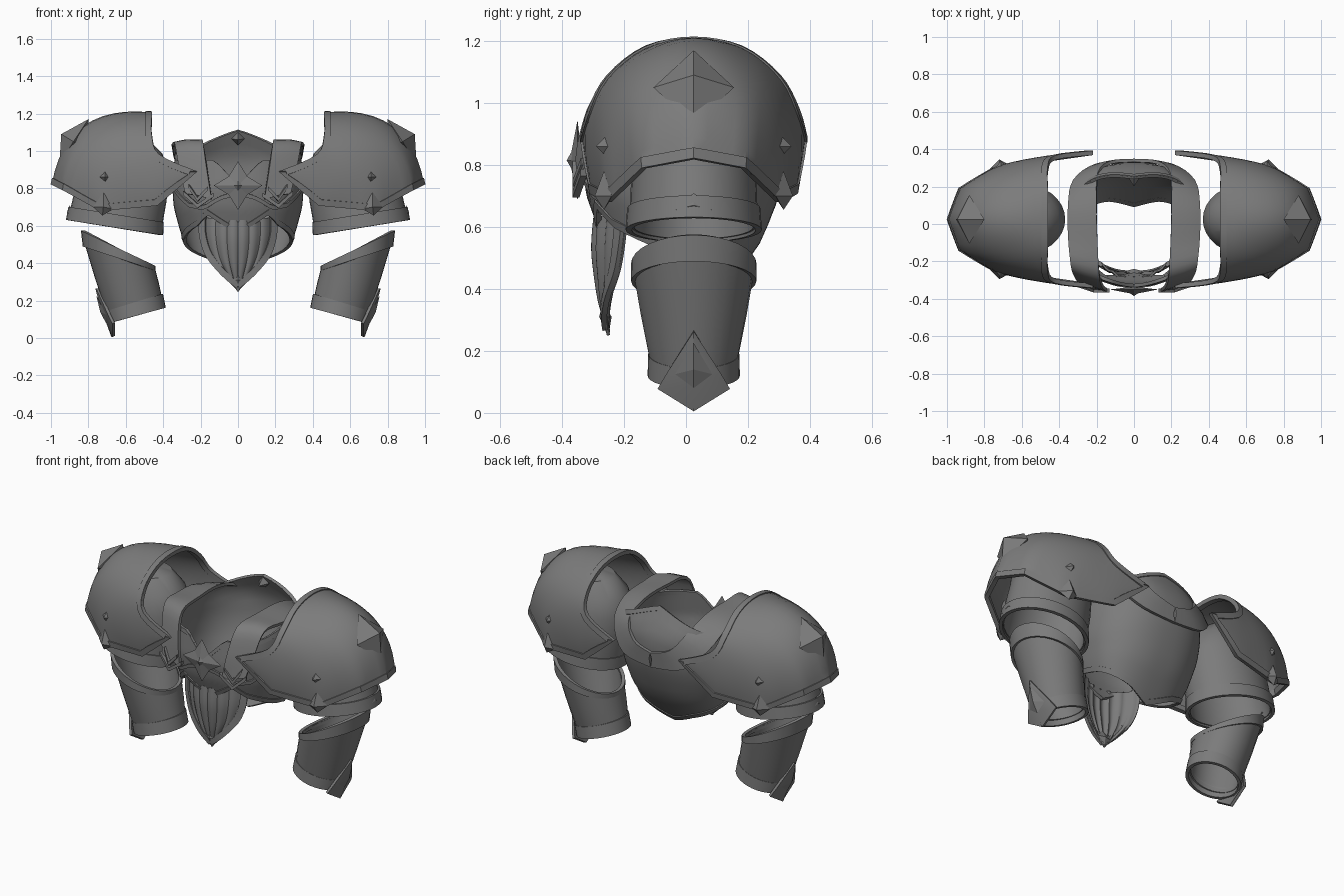
import bpy, bmesh, math
from mathutils import Vector

cube = bpy.data.objects.get("Cube")
if cube:
    bpy.data.objects.remove(cube, do_unlink=True)

steel = bpy.data.materials.new("dark steel")
steel.use_nodes = True
colour = (0.2, 0.2, 0.2, 1)
steel.diffuse_color = colour
steel.node_tree.nodes["Principled BSDF"].inputs["Base Color"].default_value = colour

MID_Y = 0.025  # front-to-back middle of the arm pieces


def finish(name, verts, faces, thick=0, mirror=False, smooth=True):
    mesh = bpy.data.meshes.new(name)
    mesh.from_pydata([tuple(v) for v in verts], [], faces)
    bm = bmesh.new()
    bm.from_mesh(mesh)
    bmesh.ops.remove_doubles(bm, verts=bm.verts, dist=0.0005)
    bmesh.ops.recalc_face_normals(bm, faces=bm.faces)
    bm.to_mesh(mesh)
    bm.free()
    mesh.materials.append(steel)
    obj = bpy.data.objects.new(name, mesh)
    bpy.context.collection.objects.link(obj)
    bpy.ops.object.select_all(action="DESELECT")
    bpy.context.view_layer.objects.active = obj
    obj.select_set(True)
    if thick:
        solid = obj.modifiers.new("thickness", "SOLIDIFY")
        solid.thickness, solid.offset = thick, 0
        bpy.ops.object.modifier_apply(modifier=solid.name)
    if smooth:
        bpy.ops.object.shade_smooth_by_angle(angle=math.radians(35))
    if mirror:
        obj.modifiers.new("other side", "MIRROR")
    return obj


def sheet(name, rows, thick=0.02, mirror=False, closed=False):
    """Skin a list of equally long rows of points."""
    n = len(rows[0])
    span = n if closed else n - 1
    faces = [(r * n + c, r * n + (c + 1) % n, (r + 1) * n + (c + 1) % n, (r + 1) * n + c)
             for r in range(len(rows) - 1) for c in range(span)]
    return finish(name, [p for row in rows for p in row], faces, thick, mirror)


def curve(points, steps=4, straight=False):
    """Interpolate through points, smoothly or with corners."""
    p = [Vector(q) for q in points]
    out = []
    for i in range(len(p) - 1):
        a, b, c, d = p[max(i - 1, 0)], p[i], p[i + 1], p[min(i + 2, len(p) - 1)]
        for k in range(steps):
            t = k / steps
            if straight:
                out.append(b.lerp(c, t))
            else:
                out.append(0.5 * (2 * b + (c - a) * t + (2 * a - 5 * b + 4 * c - d) * t * t
                                  + (3 * b - a - 3 * c + d) * t ** 3))
    return out + [p[-1]]


def tube(name, rings, thick=0.015, sides=32):
    """Loft tilted ellipses: centre x, z, half axis x, z, half depth."""
    rows = []
    for cx, cz, hx, hz, depth in rings:
        rows.append([Vector((cx + hx * math.cos(a), MID_Y + depth * math.sin(a), cz + hz * math.cos(a)))
                     for a in (math.tau * i / sides for i in range(sides))])
    return sheet(name, rows, thick, True, True)


def gem(name, outline, apex, back, mirror=True):
    """Faceted stud: outline points joined to a front and a back tip."""
    n = len(outline)
    faces = [(i, (i + 1) % n, tip) for i in range(n) for tip in (n, n + 1)]
    return finish(name, list(outline) + [apex, back], faces, 0, mirror, False)


# Shoulder guards: inner edge, crown and lower edge, from top to front tip
def both_ways(half):
    half = [Vector(p) for p in half]
    return [Vector((p.x, -p.y, p.z)) for p in reversed(half[1:])] + half


tip = (0.22, -0.355, 0.89)
inner = curve(both_ways([(0.46, 0, 1.2), (0.46, -0.15, 1.175), (0.46, -0.27, 1.085), (0.42, -0.33, 0.98), tip]))
crown = curve(both_ways([(0.82, 0, 1.13), (0.79, -0.175, 1.06), (0.67, -0.285, 0.94), (0.46, -0.335, 0.84), tip]))
lower = curve(both_ways([(0.99, 0, 0.82), (0.93, -0.16, 0.79), (0.73, -0.275, 0.68), (0.43, -0.325, 0.71), tip]),
              straight=True)
shift = Vector((0, MID_Y, 0))
rows = []
for a, m, b in zip(inner, crown, lower):
    row = []
    for k in range(13):
        t = k / 12
        row.append(shift + a * (1 - t) * (1 - 2 * t) + m * 4 * t * (1 - t) + b * t * (2 * t - 1))
    rows.append(row)
sheet("shoulder_guard", rows, 0.012, True)
for name, first, second in (("shoulder_inner_rim", 0, 1), ("shoulder_lower_rim", -1, -2)):
    band = []
    for row in rows:
        step = row[second] - row[first]
        if step.length < 0.004:
            step = Vector((1, 0, 0))
        band.append([row[first], row[first] + step.normalized() * 0.035])
    sheet(name, band, 0.024, True)

# Shoulder crest and studs
gem("shoulder_crest", [(0.8, MID_Y, 1.17), (0.88, MID_Y - 0.13, 1.05), (0.955, MID_Y, 0.93),
                       (0.88, MID_Y + 0.13, 1.05)], (0.945, MID_Y, 1.09), (0.8, MID_Y, 1.03))
for word, s in (("front", -1), ("back", 1)):
    y = MID_Y + s * 0.27
    gem(word + "_shoulder_stud", [(0.71, y, 0.905), (0.745, y, 0.86), (0.71, y, 0.815), (0.675, y, 0.86)],
        (0.71, y + s * 0.045, 0.86), (0.71, y - s * 0.01, 0.86))
    y = MID_Y + s * 0.29
    gem(word + "_shoulder_point", [(0.72, y, 0.78), (0.775, y - s * 0.025, 0.7), (0.725, y, 0.655),
                                   (0.665, y, 0.69)],
        (0.72, y + s * 0.03, 0.7), (0.72, y - s * 0.03, 0.7))

# Upper arm bands with domed tops, and forearm guards
tube("upper_arm_band", [(0.66, 0.6, 0.24, 0.04, 0.2), (0.63, 0.75, 0.24, 0.02, 0.195), (0.61, 0.87, 0.235, 0, 0.185),
                        (0.62, 0.98, 0.21, 0, 0.165), (0.64, 1.06, 0.15, 0, 0.12), (0.65, 1.09, 0.01, 0, 0.01)])
tube("upper_arm_rim", [(0.66, 0.59, 0.25, 0.04, 0.21), (0.652, 0.66, 0.245, 0.04, 0.205)], 0.02)
tube("forearm_guard", [(0.638, 0.46, 0.185, 0.08, 0.188), (0.595, 0.31, 0.165, 0.02, 0.162),
                       (0.548, 0.15, 0.14, -0.04, 0.13)])
tube("forearm_top_rim", [(0.64, 0.48, 0.19, 0.095, 0.193), (0.635, 0.425, 0.185, 0.065, 0.192)], 0.02)
tube("forearm_wrist_rim", [(0.54, 0.12, 0.145, -0.04, 0.14), (0.555, 0.19, 0.145, -0.045, 0.138)], 0.018)
side_edge = [(0.75, 0, 0.265), (0.69, 0.085, 0.13), (0.665, 0.115, 0.08), (0.665, 0, 0.008)]
ridge = [(0.755, 0, 0.265), (0.73, 0, 0.17), (0.7, 0, 0.09), (0.67, 0, 0.008)]
sheet("wrist_point", [[Vector((x, s * y, z)) + shift for x, y, z in line]
                      for line, s in ((side_edge, 1), (ridge, 1), (side_edge, -1))], 0.015, True)
gem("wrist_diamond", [(0.757, MID_Y, 0.225), (0.705, MID_Y - 0.06, 0.125), (0.706, MID_Y, 0.08),
                      (0.705, MID_Y + 0.06, 0.125)], (0.737, MID_Y, 0.14), (0.7, MID_Y, 0.14))
gem("upper_arm_chevron", [(0.9, MID_Y, 0.71), (0.905, MID_Y - 0.06, 0.655), (0.905, MID_Y + 0.06, 0.655)],
    (0.915, MID_Y, 0.67), (0.88, MID_Y, 0.67))

# Torso shell: height, half width, front depth, back depth
profile = [(0.36, 0.22, -0.17, 0.095), (0.46, 0.26, -0.21, 0.17), (0.56, 0.3, -0.265, 0.24), (0.7, 0.338, -0.315, 0.295),
           (0.8, 0.345, -0.33, 0.32), (0.95, 0.335, -0.315, 0.325), (1.13, 0.29, -0.25, 0.235)]


def torso(a, z, out=0.0):
    """Point on the torso at angle a from the front and height z."""
    z0 = min(max(z, profile[0][0]), profile[-1][0])
    for low, high in zip(profile, profile[1:]):
        if z0 <= high[0]:
            t = (z0 - low[0]) / (high[0] - low[0])
            w, f, b = (low[i] + (high[i] - low[i]) * t for i in (1, 2, 3))
            break
    c, s = math.cos(a), math.sin(a)
    c, s = (math.copysign(abs(v) ** 0.85, v) for v in (c, s))
    depth = -f if c > 0 else b
    return Vector(((w + out) * s, -(depth + out) * c, z))


def edge(stops, a):
    """Edge height at angle a, interpolated between (degrees, height)."""
    d = abs(math.degrees(a))
    for (d0, h0), (d1, h1) in zip(stops, stops[1:]):
        if d <= d1:
            return h0 + (h1 - h0) * (d - d0) / (d1 - d0)
    return stops[-1][1]


top = [(0, 0.83), (10, 0.9), (18, 0.95), (32, 0.95), (60, 0.96), (90, 1.0), (120, 0.98), (145, 1.03), (180, 1.11)]
hem = [(0, 0.56), (25, 0.66), (40, 0.6), (75, 0.53), (120, 0.46), (150, 0.42), (180, 0.36)]
angles = [math.radians(5 * i) for i in range(-36, 36)]
sheet("torso_shell", [[torso(a, edge(hem, a) + (edge(top, a) - edge(hem, a)) * k / 12) for a in angles]
                      for k in range(13)], 0.012, closed=True)
sheet("torso_hem_rim", [[torso(a, edge(hem, a) + h, 0.003) for a in angles] for h in (0, 0.028)], 0.018, closed=True)
sheet("neck_rim", [[torso(a, edge(top, a) - h, 0.002) for a in angles] for h in (0, 0.025)], 0.018, closed=True)
cups = [(0, 0.76), (12, 0.74), (28, 0.685), (45, 0.7), (70, 0.78)]
front = [math.radians(5 * i) for i in range(-14, 15)]
sheet("chest_trim", [[torso(a, edge(cups, a) + h, 0.006) for a in front] for h in (0, 0.022)], 0.018)

# Yoke running over each shoulder and round the upper back
yoke_in = curve([(0.14, -0.355, 0.74), (0.165, -0.335, 0.9), (0.185, -0.27, 1.035), (0.195, -0.1, 1.05),
                 (0.2, 0.1, 1.045), (0.19, 0.27, 0.99), (0.12, 0.33, 0.9), (0, 0.34, 0.86)])
yoke_out = curve([(0.28, -0.325, 0.77), (0.31, -0.285, 0.9), (0.335, -0.22, 1.03), (0.35, -0.08, 1.03),
                  (0.35, 0.1, 1.01), (0.32, 0.23, 0.92), (0.2, 0.315, 0.8), (0, 0.335, 0.77)])
yoke = []
for a, b in zip(yoke_in, yoke_out):
    m = (a + b) / 2 + Vector((0.008, 0, 0.008))
    yoke.append([a, m, b])
sheet("shoulder_yoke", yoke, 0.018, True)

# Chevrons at the front ends of the yoke
for name, drop, grow in (("yoke_chevron", 0, 0), ("yoke_inner_chevron", 0.035, -0.03)):
    line = [(0.13 - grow, -0.355, 0.755), (0.215, -0.355, 0.695), (0.29 + grow, -0.33, 0.765)]
    sheet(name, [[Vector((x, y, z + drop + h)) for x, y, z in line] for h in (0, 0.022)], 0.022, True)

# Four-pointed star on the chest, and the collar gem behind the neck
star = []
for i in range(8):
    a = math.pi * i / 4
    r = 0.07 if i % 2 else 0.13
    star.append((r * math.sin(a), -0.35, 0.815 + r * math.cos(a)))
gem("chest_star", star, (0, -0.375, 0.815), (0, -0.335, 0.815), False)
gem("chest_star_diamond", [(0, -0.365, 0.85), (0.03, -0.365, 0.815), (0, -0.365, 0.78), (-0.03, -0.365, 0.815)],
    (0, -0.385, 0.815), (0, -0.35, 0.815), False)
gem("collar_gem", [(0, 0.24, 1.1), (0.035, 0.255, 1.065), (0, 0.265, 1.03), (-0.035, 0.255, 1.065)],
    (0, 0.2, 1.06), (0, 0.265, 1.065), False)

# Pleated leaf-shaped waist plate: half width, centre depth, height
leaf = curve([(0.2, -0.285, 0.63), (0.2, -0.292, 0.53), (0.165, -0.28, 0.42), (0.085, -0.262, 0.32),
              (0.004, -0.25, 0.25)])
plate, border = [], [[], []]
for w, y, z in leaf:
    row = []
    for k in range(-24, 25):
        u = k / 24
        pleat = 0.011 * abs(math.sin(u * math.pi * 3.5)) * min(1, w * 8)
        row.append(Vector((w * u, y + 2.6 * (w * u) ** 2 - pleat, z + 0.02 * u * u)))
    plate.append(row)
    border[0].append(row[-1] + Vector((0.004, -0.01, -0.004)))
    inset = max(w - 0.03, 0)
    border[1].append(Vector((inset, y - 0.012 + 2.6 * inset ** 2, z + 0.028)))
sheet("waist_plate", plate, 0.01)
sheet("waist_plate_rim", border, 0.018, True)
gem("waist_plate_tip", [(0, -0.268, 0.36), (0.06, -0.255, 0.31), (0, -0.25, 0.25), (-0.06, -0.255, 0.31)],
    (0, -0.28, 0.31), (0, -0.24, 0.31), False)
